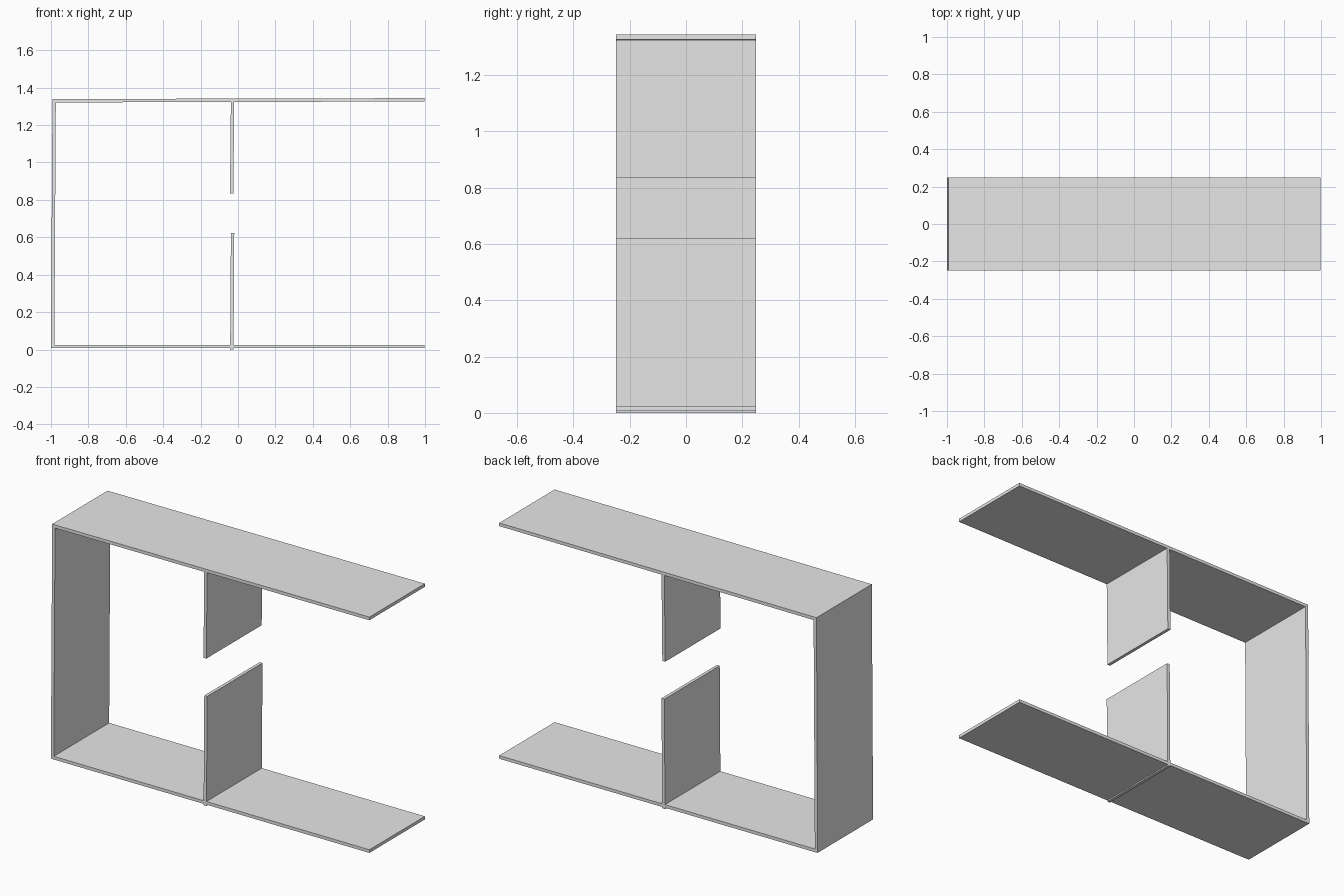
import bpy
import bmesh
from mathutils import Vector

if "Cube" in bpy.data.objects:
    bpy.data.objects.remove(bpy.data.objects["Cube"])

DEPTH = 0.248       # half depth along y
THICK = 0.018       # panel thickness

grey = bpy.data.materials.new("light_grey")
grey.diffuse_color = (0.8, 0.8, 0.8, 1)
grey.use_nodes = True
grey.node_tree.nodes["Principled BSDF"].inputs["Base Color"].default_value = grey.diffuse_color


def panel(name, start, end):
    """Flat board whose centre line runs from start to end in the xz plane."""
    a, b = Vector(start), Vector(end)
    d = (b - a).normalized()
    n = Vector((-d.y, d.x)) * THICK / 2
    bm = bmesh.new()
    face = bm.faces.new([bm.verts.new((p.x, -DEPTH, p.y))
                         for p in (a - n, b - n, b + n, a + n)])
    ext = bmesh.ops.extrude_face_region(bm, geom=[face])
    moved = [v for v in ext["geom"] if isinstance(v, bmesh.types.BMVert)]
    bmesh.ops.translate(bm, verts=moved, vec=(0, 2 * DEPTH, 0))
    bmesh.ops.recalc_face_normals(bm, faces=bm.faces)
    mesh = bpy.data.meshes.new(name)
    bm.to_mesh(mesh)
    bm.free()
    mesh.materials.append(grey)
    bpy.context.collection.objects.link(bpy.data.objects.new(name, mesh))


# Horizontal boards (the top one rises slightly to the right)
panel("bottom_board", (-0.991, 0.016), (0.998, 0.016))
panel("top_board", (-0.99, 1.330), (0.998, 1.335))

# Side wall, leaning slightly inward
panel("side_wall", (-0.991, 0.008), (-0.983, 1.339))

# Divider halves with a gap between them
panel("lower_divider", (-0.033, 0.0), (-0.029, 0.622))
panel("upper_divider", (-0.034, 0.835), (-0.029, 1.331))
